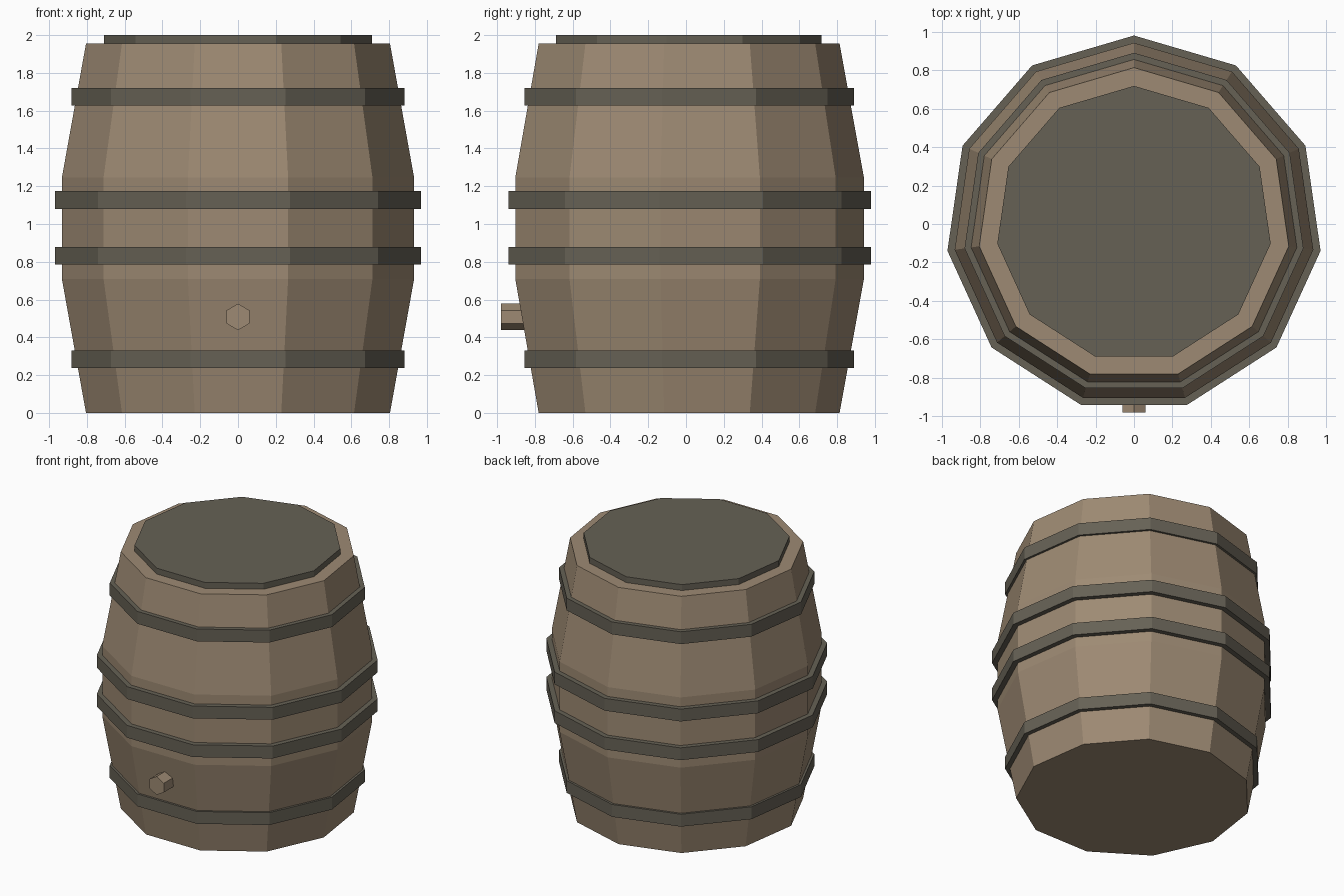
import bpy
import math

cube = bpy.data.objects.get("Cube")
if cube:
    bpy.data.objects.remove(cube, do_unlink=True)

SIDES = 11
RIM_R, BELLY_R = 0.813, 0.942
BODY_TOP, BELLY_LOW, BELLY_HIGH = 1.955, 0.71, 1.245


def make_material(name, rgb):
    mat = bpy.data.materials.new(name)
    mat.use_nodes = True
    mat.diffuse_color = (*rgb, 1)
    mat.node_tree.nodes["Principled BSDF"].inputs["Base Color"].default_value = (*rgb, 1)
    return mat


wood = make_material("oak wood", (0.34, 0.255, 0.172))
iron = make_material("dull iron", (0.133, 0.12, 0.091))


def lathe(name, profile, mat, closed=False):
    """Spin (radius, z) points into an eleven-sided shape, one corner at the back."""
    verts, faces = [], []
    n = len(profile)
    for i in range(SIDES):
        a = math.pi / 2 + math.tau * i / SIDES
        verts += [(r * math.cos(a), r * math.sin(a), z) for r, z in profile]
    for i in range(SIDES):
        j = (i + 1) % SIDES
        for k in range(n if closed else n - 1):
            m = (k + 1) % n
            faces.append((i * n + k, j * n + k, j * n + m, i * n + m))
    if not closed:
        faces.append([i * n for i in reversed(range(SIDES))])
        faces.append([i * n + n - 1 for i in range(SIDES)])
    mesh = bpy.data.meshes.new(name)
    mesh.from_pydata(verts, [], faces)
    mesh.materials.append(mat)
    obj = bpy.data.objects.new(name, mesh)
    bpy.context.collection.objects.link(obj)
    return obj


# Staved body with a straight belly band
lathe("barrel_body", [(RIM_R, 0), (BELLY_R, BELLY_LOW),
                      (BELLY_R, BELLY_HIGH), (RIM_R, BODY_TOP)], wood)

# Raised lid
lathe("lid", [(0.718, BODY_TOP - 0.02), (0.718, 2)], iron)

# Four hoops, their inner walls sunk into the staves
for name, radius, low in (("bottom_hoop", 0.89, 0.237), ("lower_belly_hoop", 0.98, 0.785),
                          ("upper_belly_hoop", 0.98, 1.08), ("top_hoop", 0.89, 1.627)):
    high = low + 0.094
    inner = radius - 0.06
    lathe(name, [(inner, low), (radius, low), (radius, high), (inner, high)], iron, closed=True)

# Hexagonal bung low on the front
bpy.ops.mesh.primitive_cylinder_add(vertices=6, radius=0.07, depth=0.18,
                                    location=(0, -0.89, 0.508),
                                    rotation=(math.pi / 2, 0, 0))
bung = bpy.context.object
bung.name = "front_bung"
bung.data.materials.append(wood)
